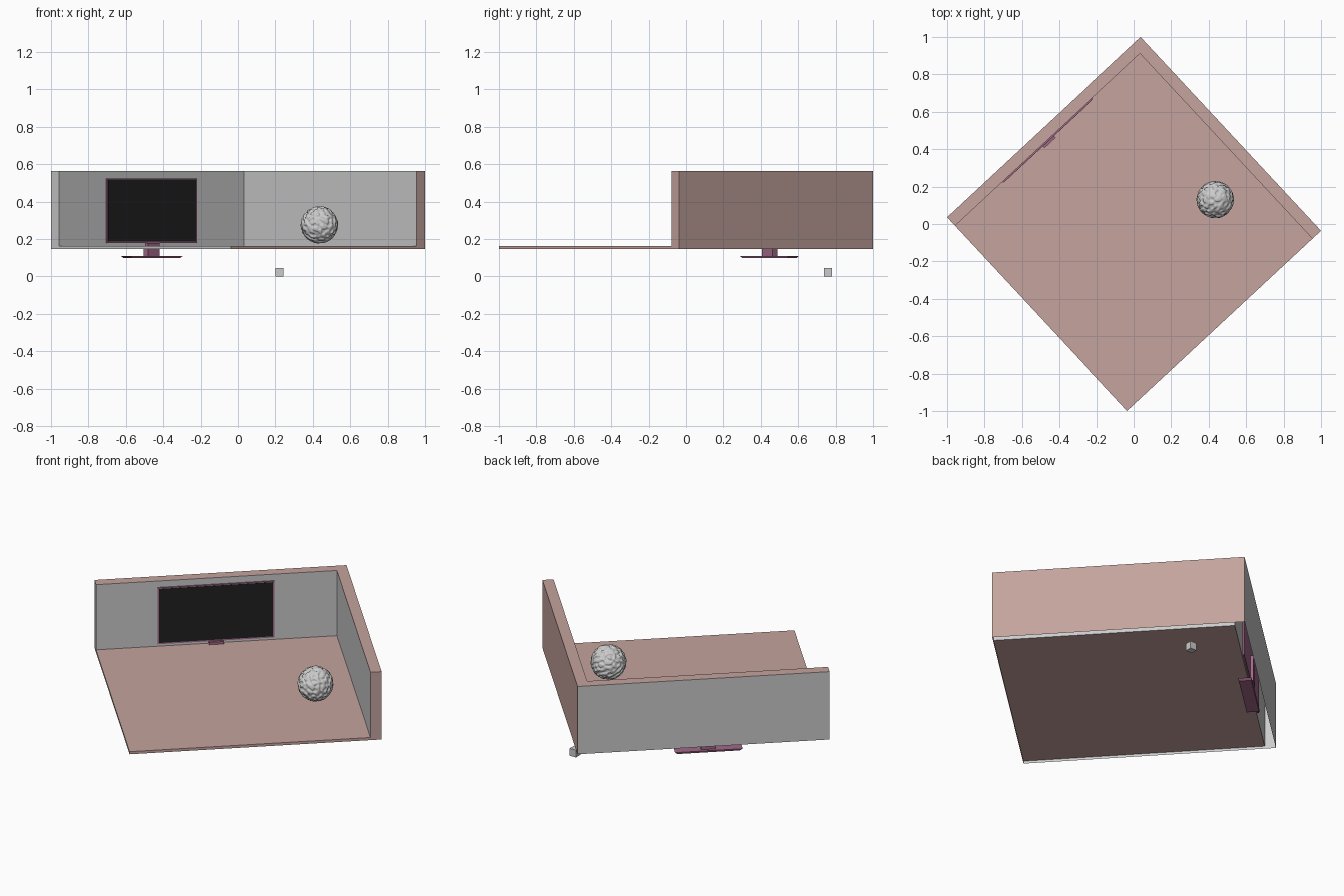
import bpy, bmesh, math, random
from mathutils import Vector, Matrix

if "Cube" in bpy.data.objects:
    bpy.data.objects.remove(bpy.data.objects["Cube"])

ROT = Matrix.Rotation(math.radians(42.93), 4, 'Z')   # the room is turned about z
H, I = 0.7075, 0.645                                 # outer and inner wall lines
Z0, Z1, Z2 = 0.148, 0.164, 0.564                     # skirt bottom, floor, wall top


def material(name, r, g, b):
    m = bpy.data.materials.new(name)
    m.diffuse_color = (r, g, b, 1)
    m.use_nodes = True
    m.node_tree.nodes["Principled BSDF"].inputs["Base Color"].default_value = m.diffuse_color
    return m


PINK = material("dusty_pink", 0.56, 0.37, 0.34)
PLUM = material("plum", 0.36, 0.14, 0.25)
BLACK = material("black", 0.014, 0.014, 0.014)


def finish(bm, name, mat=None):
    me = bpy.data.meshes.new(name)
    bm.to_mesh(me)
    bm.free()
    if mat:
        me.materials.append(mat)
    ob = bpy.data.objects.new(name, me)
    bpy.context.collection.objects.link(ob)
    return ob


def sheets(name, rects, mat=None):
    """Open panels; each is a lo and hi corner and its outward normal."""
    bm = bmesh.new()
    for lo, hi, normal in rects:
        n = Vector(normal)
        axis = max(range(3), key=lambda k: abs(n[k]))
        a, b = [k for k in range(3) if k != axis]
        vs = []
        for s, t in ((0, 0), (1, 0), (1, 1), (0, 1)):
            p = list(lo)
            p[a], p[b] = (lo, hi)[s][a], (lo, hi)[t][b]
            vs.append(bm.verts.new(p))
        f = bm.faces.new(vs)
        f.normal_update()
        if f.normal.dot(n) < 0:
            f.normal_flip()
    bmesh.ops.remove_doubles(bm, verts=bm.verts, dist=1e-5)
    bm.transform(ROT)
    return finish(bm, name, mat)


def box(name, lo, hi, mat=None, turn=True, taper=1.0):
    """Box between two corners; taper scales its underside."""
    lo, hi = Vector(lo), Vector(hi)
    c, d = (lo + hi) / 2, hi - lo
    bm = bmesh.new()
    bmesh.ops.create_cube(bm, size=1)
    for v in bm.verts:
        k = taper if v.co.z < 0 else 1.0
        v.co = Vector((v.co.x * d.x * k, v.co.y * d.y * k, v.co.z * d.z)) + c
    if turn:
        bm.transform(ROT)
    return finish(bm, name, mat)


# Room shell, open underneath: pale panels
sheets("room_pale_panels", [
    ((-H, H, Z0), (H, H, Z2), (0, 1, 0)),      # outside of the screen wall
    ((-H, I, Z1), (I, I, Z2), (0, -1, 0)),     # inside of the screen wall
    ((I, -H, Z1), (I, I, Z2), (-1, 0, 0)),     # inside of the side wall
    ((-H, I, Z0), (-H, H, Z2), (-1, 0, 0)),    # end of the screen wall
    ((-H, -H, Z0), (-H, I, Z1), (-1, 0, 0)),   # floor edge
])
# Room shell: pink floor, tops and outer faces
sheets("room_pink_panels", [
    ((-H, -H, Z1), (I, I, Z1), (0, 0, 1)),     # floor
    ((-H, I, Z2), (H, H, Z2), (0, 0, 1)),      # wall tops
    ((I, -H, Z2), (H, I, Z2), (0, 0, 1)),
    ((H, -H, Z0), (H, H, Z2), (1, 0, 0)),      # outside of the side wall
    ((I, -H, Z0), (H, -H, Z2), (0, -1, 0)),    # end of the side wall
    ((-H, -H, Z0), (I, -H, Z1), (0, -1, 0)),   # floor edge
], PINK)

# Television sunk into the wall, its stand reaching below the floor
U0, U1 = -0.363, 0.295
UC = (U0 + U1) / 2
box("screen_frame", (U0, 0.6385, 0.179), (U1, 0.654, 0.525), PLUM)
box("screen_panel", (U0 + 0.009, 0.637, 0.187), (U1 - 0.009, 0.640, 0.518), BLACK)
box("stand_neck", (UC - 0.041, 0.624, 0.105), (UC + 0.041, 0.660, 0.179), PLUM)
box("stand_bracket", (UC - 0.041, 0.654, 0.175), (UC + 0.041, 0.670, 0.335), PLUM)
box("stand_base", (UC - 0.19, 0.603, 0.098), (UC + 0.19, 0.678, 0.109), PLUM, taper=0.92)

# Small loose cube below the room
box("small_cube", (0.201, 0.738, 0.0), (0.243, 0.780, 0.045), turn=False)

# Ball with a winding ridge pattern from waves of one length
random.seed(4)
waves = []
for _ in range(28):
    d = Vector([random.gauss(0, 1) for _ in range(3)]).normalized()
    waves.append((d * 23.0, random.uniform(0, math.tau)))
bm = bmesh.new()
bmesh.ops.create_icosphere(bm, subdivisions=6, radius=1)
for v in bm.verts:
    n = v.co.normalized()
    s = sum(math.cos(k.dot(n) + ph) for k, ph in waves) / math.sqrt(len(waves) / 2)
    ridge = 0.5 + 0.5 * math.tanh(1.6 * (s + 0.25))
    v.co = n * (0.0925 + 0.0075 * ridge) + Vector((0.435, 0.13, 0.276))
for f in bm.faces:
    f.smooth = True
finish(bm, "ridged_ball")
